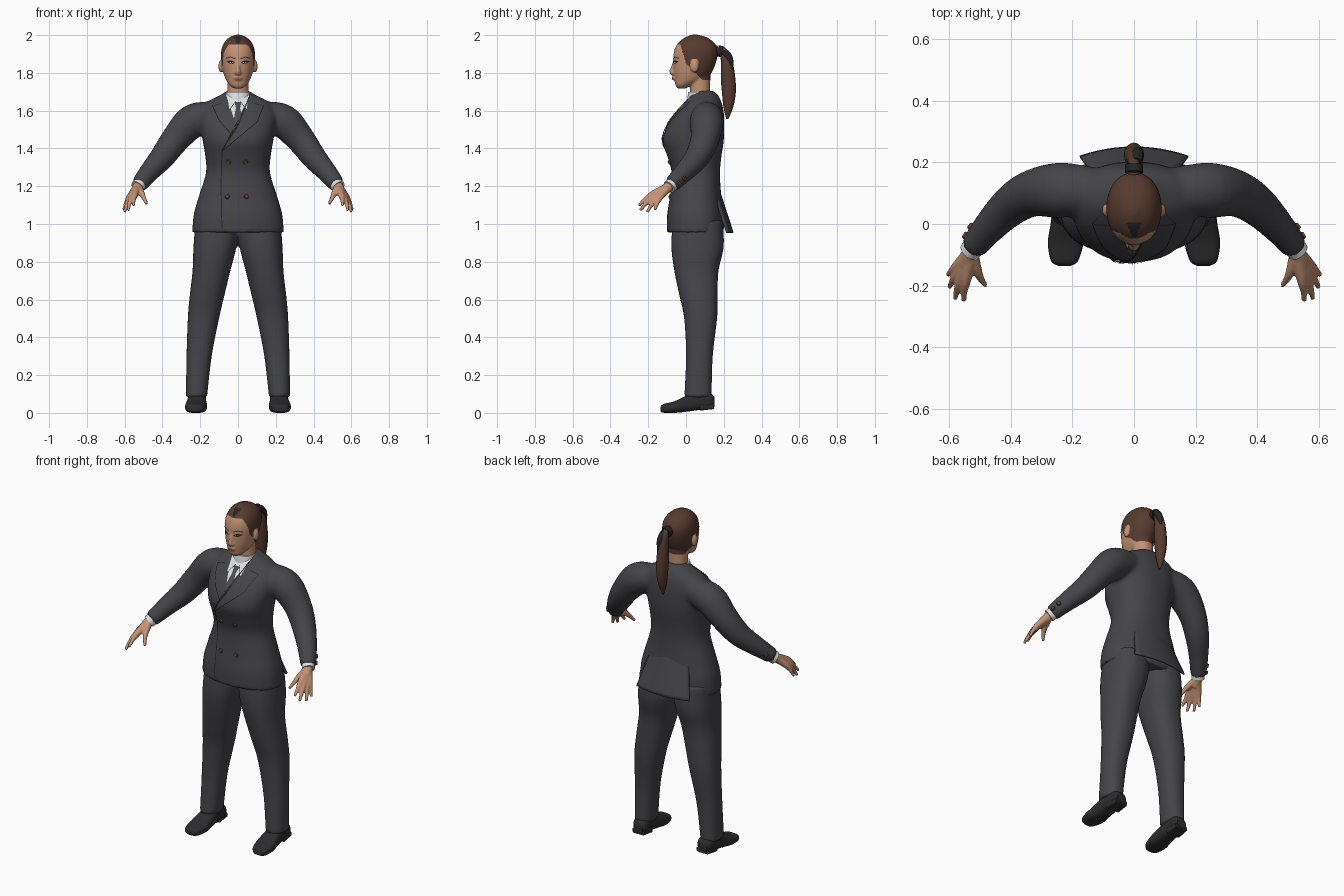
import bpy, bmesh
from math import cos, sin, pi, copysign
from mathutils import Vector, Matrix
from mathutils.bvhtree import BVHTree

cube = bpy.data.objects.get("Cube")
if cube:
    bpy.data.objects.remove(cube)


def material(name, r, g, b):
    m = bpy.data.materials.new(name)
    m.use_nodes = True
    m.diffuse_color = (r, g, b, 1)
    bsdf = next(n for n in m.node_tree.nodes if n.type == 'BSDF_PRINCIPLED')
    bsdf.inputs["Base Color"].default_value = (r, g, b, 1)
    bsdf.inputs["Roughness"].default_value = 0.7
    return m


SUIT = material("charcoal cloth", .06, .06, .068)
SEAM = material("dark seam", .018, .018, .02)
SHOE = material("black leather", .025, .025, .027)
SHIRT = material("white cotton", .75, .76, .78)
TIE = material("grey silk", .07, .07, .085)
SKIN = material("skin", .55, .29, .18)
HAIR = material("brown hair", .095, .043, .028)
LIPS = material("lips", .36, .16, .11)
BUTTON = material("brown button", .13, .055, .035)


# ---- helpers ----
def smooth(rows, k=5):
    """Catmull-Rom through rows of numbers."""
    out = []
    last = len(rows) - 1
    for i in range(last):
        a, b, c, d = rows[max(i - 1, 0)], rows[i], rows[i + 1], rows[min(i + 2, last)]
        for j in range(k):
            t = j / k
            out.append([q + t / 2 * (r - p + t * (2 * p - 5 * q + 4 * r - s + t * (3 * (q - r) + s - p)))
                        for p, q, r, s in zip(a, b, c, d)])
    return out + [list(rows[-1])]


def loft(bm, rings):
    loops = [[bm.verts.new(p) for p in ring] for ring in rings]
    n = len(loops[0])
    for a, b in zip(loops, loops[1:]):
        for i in range(n):
            j = (i + 1) % n
            bm.faces.new((a[i], a[j], b[j], b[i]))
    bm.faces.new(loops[0][::-1])
    bm.faces.new(loops[-1])


def circle(n=32):
    return [(cos(2 * pi * i / n), sin(2 * pi * i / n)) for i in range(n)]


def body(bm, rows, side=1, along_y=False, power=2.3):
    """Rows: position, centre x, half width, low edge, high edge."""
    rings = []
    for t, cx, w, lo, hi in smooth(rows):
        ring = []
        for c, s in circle():
            x = side * cx + w * copysign(abs(c) ** (2 / power), c)
            v = (lo + hi) / 2 + (hi - lo) / 2 * copysign(abs(s) ** (2 / power), s)
            ring.append((x, t, v) if along_y else (x, v, t))
        rings.append(ring)
    loft(bm, rings)


def tube(bm, path, side=1, n=16, flat=1):
    """Path rows: x, y, z, radius."""
    pts = smooth(path)
    cs = [Vector((side * p[0], p[1], p[2])) for p in pts]
    rings = []
    for i, c in enumerate(cs):
        d = (cs[min(i + 1, len(cs) - 1)] - cs[max(i - 1, 0)]).normalized()
        u = d.cross(Vector((0, 1, .05))).normalized()
        v = d.cross(u)
        r = pts[i][3]
        rings.append([c + u * (r * flat * a) + v * (r * b) for a, b in circle(n)])
    loft(bm, rings)


def ball(bm, centre, radii):
    m = Matrix.Translation(centre) @ Matrix.Diagonal((*radii, 1))
    bmesh.ops.create_uvsphere(bm, u_segments=16, v_segments=10, radius=1, matrix=m)


def make(name, bm, *mats, voxel=0, relax=3):
    bmesh.ops.recalc_face_normals(bm, faces=bm.faces)
    me = bpy.data.meshes.new(name)
    bm.to_mesh(me)
    ob = bpy.data.objects.new(name, me)
    bpy.context.collection.objects.link(ob)
    if voxel:
        # fuse overlapping volumes into one skin
        mod = ob.modifiers.new("fuse", 'REMESH')
        mod.mode = 'VOXEL'
        mod.voxel_size = voxel
        dg = bpy.context.evaluated_depsgraph_get()
        me = bpy.data.meshes.new_from_object(ob.evaluated_get(dg))
        ob.modifiers.clear()
        ob.data = me
        bm.clear()
        bm.from_mesh(me)
        for _ in range(relax):
            bmesh.ops.smooth_vert(bm, verts=bm.verts, factor=.5, use_axis_x=True, use_axis_y=True, use_axis_z=True)
        bm.to_mesh(me)
    bm.free()
    me.materials.clear()
    for m in mats:
        me.materials.append(m)
    bpy.ops.object.select_all(action='DESELECT')
    ob.select_set(True)
    bpy.context.view_layer.objects.active = ob
    bpy.ops.object.shade_smooth_by_angle(angle=.8)
    return ob


def tree(ob):
    return BVHTree.FromPolygons([v.co for v in ob.data.vertices], [p.vertices for p in ob.data.polygons])


def plate(name, outline, mat, target, lift=.004, cuts=4):
    """Thin patch given in x, z and laid on the front of the target."""
    bm = bmesh.new()
    face = bm.faces.new([bm.verts.new((x, 0, z)) for x, z in outline])
    bmesh.ops.triangulate(bm, faces=[face])
    bmesh.ops.subdivide_edges(bm, edges=bm.edges, cuts=cuts, use_grid_fill=True)
    for v in bm.verts:
        hit = target.ray_cast(Vector((v.co.x, -1, v.co.z)), Vector((0, 1, 0)))[0]
        v.co.y = (hit or target.find_nearest(v.co)[0]).y - lift
    ob = make(name, bm, mat)
    if sum(p.normal.y for p in ob.data.polygons) > 0:
        ob.data.flip_normals()


def seam(name, points, target, width=.004, mat=SEAM, lift=.009):
    for i, (a, b) in enumerate(zip(points, points[1:])):
        a, b = Vector(a), Vector(b)
        side = (b - a).orthogonal().normalized() * width / 2
        plate(f"{name}_{i + 1}", [a - side, b - side, b + side, a + side], mat, target, lift, 6)


def button(name, near, target):
    spot, normal = target.find_nearest(Vector(near))[:2]
    bm = bmesh.new()
    m = Matrix.Translation(spot + normal * .003) @ normal.to_track_quat('Z', 'Y').to_matrix().to_4x4()
    bmesh.ops.create_cone(bm, cap_ends=True, segments=16, radius1=.013, radius2=.010, depth=.009, matrix=m)
    make(name, bm, BUTTON)


# ---- jacket with sleeves ----
bm = bmesh.new()
body(bm, [(.955, 0, .243, -.102, .2), (1.05, 0, .235, -.1, .2), (1.15, 0, .207, -.085, .187),
          (1.27, 0, .17, -.076, .18), (1.36, 0, .174, -.1, .188), (1.44, 0, .187, -.124, .2),
          (1.52, 0, .2, -.1, .203), (1.59, 0, .2, -.052, .2), (1.645, 0, .165, 0, .188),
          (1.685, 0, .09, .03, .168), (1.705, 0, .062, .05, .145)])
SLEEVE = [(.13, .11, 1.575, .075), (.24, .11, 1.545, .09), (.33, .1, 1.45, .077),
          (.4, .06, 1.355, .067), (.47, -.01, 1.275, .054), (.524, -.077, 1.208, .044)]
for side in (1, -1):
    tube(bm, SLEEVE, side, 24)
jacket = make("jacket", bm, SUIT, voxel=.011, relax=4)
front = tree(jacket)

# vented back flap
bm = bmesh.new()
N = 12
grid = []
for i in range(N + 1):
    t = i / N
    half = .125 + .052 * t
    grid.append([bm.verts.new((half * s, .182 + .07 * t - .03 * s * s, 1.17 - .215 * t))
                 for s in [j / 6 - 1 for j in range(13)]])
for a, b in zip(grid, grid[1:]):
    for j in range(12):
        bm.faces.new((a[j], a[j + 1], b[j + 1], b[j]))
flap = make("jacket_back_flap", bm, SUIT)
flap.modifiers.new("thickness", 'SOLIDIFY').thickness = .01

# shirt, tie, lapels, front closure
plate("shirt_front", [(-.064, 1.685), (.064, 1.685), (-.005, 1.51)], SHIRT, front, .003, 7)
plate("tie_blade", [(-.012, 1.61), (.012, 1.61), (.022, 1.565), (-.004, 1.508), (-.022, 1.555)], TIE, front, .006)
plate("tie_knot", [(-.018, 1.645), (.018, 1.645), (.01, 1.608), (-.01, 1.608)], TIE, front, .009)
for side, tag in ((1, "left"), (-1, "right")):
    wing = [(.012, 1.65), (.06, 1.69), (.045, 1.605)]
    plate(f"{tag}_shirt_wing", [(side * x, z) for x, z in wing], SHIRT, front, .007)
    seam(f"{tag}_wing_edge", [(side * x, z) for x, z in (wing[0], wing[2])], front, .003)
left_lapel = [(.064, 1.685), (.1, 1.668), (.135, 1.625), (.1, 1.54), (-.085, 1.385), (-.06, 1.43), (-.005, 1.51)]
right_lapel = [(-.064, 1.685), (-.1, 1.668), (-.135, 1.625), (-.1, 1.55), (-.035, 1.475), (-.005, 1.51)]
plate("left_lapel", left_lapel, SUIT, front, .007)
plate("right_lapel", right_lapel, SUIT, front, .006)
seam("left_lapel_fold", [left_lapel[0], left_lapel[6], left_lapel[5], left_lapel[4]], front, .006)
seam("left_lapel_edge", left_lapel[2:5], front, .003)
seam("right_lapel_edge", right_lapel[2:5], front, .003)
for side in (1, -1):
    seam("lapel_notch", [(side * .135, 1.625), (side * .085, 1.64)], front, .003)
seam("front_closure", [(-.085, 1.385), (-.09, 1.2), (-.085, .98)], front, .005, lift=.004)
for x in (-.065, .05):
    for z in (1.305, 1.155):
        button("front_button", (x, -.15, z), front)

# shirt collar band
bm = bmesh.new()
body(bm, [(1.65, 0, .07, .005, .14), (1.7, 0, .062, .012, .132)])
make("shirt_collar", bm, SHIRT)

# ---- trousers ----
bm = bmesh.new()
for side in (1, -1):
    body(bm, [(.08, .22, .056, -.01, .136), (.3, .206, .067, 0, .142), (.5, .183, .083, -.01, .165),
              (.62, .164, .092, -.035, .168), (.75, .141, .1, -.062, .172), (.88, .122, .114, -.078, .2),
              (1.02, .11, .115, -.07, .195)], side)
make("trousers", bm, SUIT, voxel=.011)

# ---- shoes, cuffs, hands ----
WRIST = Vector((.53, -.09, 1.198))
TIPS = {"thumb": (.482, -.2, 1.105), "index": (.553, -.25, 1.098), "middle": (.582, -.243, 1.072),
        "ring": (.6, -.205, 1.063), "little": (.605, -.165, 1.075)}
for side, tag in ((1, "left"), (-1, "right")):
    bm = bmesh.new()
    body(bm, [(-.136, .226, .02, .008, .03), (-.12, .226, .044, .001, .046), (-.06, .222, .058, 0, .062),
              (0, .219, .052, .006, .09), (.06, .217, .048, .014, .11), (.125, .215, .045, .025, .105),
              (.15, .214, .03, .03, .085)], side, True, 2.8)
    body(bm, [(.075, .216, .046, .012, .045), (.148, .214, .04, .02, .05)], side, True, 5)
    make(f"{tag}_shoe", bm, SHOE)

    bm = bmesh.new()
    tube(bm, [(.505, -.055, 1.228, .035), (.533, -.089, 1.196, .036)], side)
    make(f"{tag}_shirt_cuff", bm, SHIRT)

    bm = bmesh.new()
    tube(bm, [(.51, -.062, 1.22, .027), (*WRIST, .028), (.545, -.13, 1.168, .026)], side)
    for finger, tip in TIPS.items():
        tip = Vector(tip)
        thumb = finger == "thumb"
        knuckle = WRIST.lerp(tip, .52) + Vector((.004, -.006, .01))
        joint = WRIST.lerp(tip, .78) + Vector((.004, -.004, .008))
        tube(bm, [(*WRIST, .024), (*knuckle, .016 if thumb else .018), (*joint, .0115), (*tip, .008)], side, 12)
    make(f"{tag}_hand", bm, SKIN, voxel=.005, relax=2)
    for k in (0, .025):
        button(f"{tag}_cuff_button", (side * (.56 - k), -.03 + k, 1.215 + k), front)

# ---- head and neck ----
bm = bmesh.new()
body(bm, [(1.718, 0, .022, -.045, .0), (1.735, 0, .045, -.056, .03), (1.765, 0, .064, -.062, .1),
          (1.8, 0, .077, -.066, .135), (1.85, 0, .086, -.068, .157), (1.9, 0, .09, -.066, .168),
          (1.94, 0, .083, -.054, .163), (1.97, 0, .066, -.03, .138), (1.99, 0, .042, 0, .105),
          (2.002, 0, .012, .03, .065)], power=2.1)
body(bm, [(1.64, 0, .062, .02, .135), (1.7, 0, .056, .022, .128), (1.8, 0, .058, .02, .13)], power=2)
tube(bm, [(0, -.06, 1.868, .007), (0, -.072, 1.825, .01), (0, -.076, 1.806, .013), (0, -.064, 1.793, .012)])
for side in (1, -1):
    ball(bm, (side * .09, .045, 1.835), (.014, .022, .034))
    ball(bm, (side * .012, -.066, 1.8), (.009, .012, .008))
ball(bm, (0, -.061, 1.771), (.022, .012, .012))
head = make("head", bm, SKIN, HAIR, SEAM, voxel=.0055, relax=2)
for p in head.data.polygons:
    x, y, z = p.center
    line = -.03 + (1.95 - z) * .3 if z > 1.85 else 1.85 - z
    ear = abs(x) > .088 and .015 < y < .075 and 1.79 < z < 1.872
    if z > 1.95 or (z > 1.765 and y > line and not ear):
        p.material_index = 1
    if z > 1.955 and y < .005 and abs(x) < .022 * (y + .06) / .06:
        p.material_index = 2
face = tree(head)
for side, tag in ((1, "left"), (-1, "right")):
    def spots(*pts):
        return [(side * x, z) for x, z in pts]
    plate(f"{tag}_eye_liner", spots((.015, 1.853), (.03, 1.866), (.048, 1.865), (.062, 1.86), (.045, 1.85), (.028, 1.848)), SEAM, face, .002)
    plate(f"{tag}_eye_white", spots((.023, 1.854), (.034, 1.858), (.046, 1.856), (.034, 1.851)), SHIRT, face, .003)
    plate(f"{tag}_iris", spots((.031, 1.858), (.038, 1.858), (.038, 1.851), (.031, 1.851)), SEAM, face, .004)
    seam(f"{tag}_brow", spots((.014, 1.875), (.04, 1.884), (.063, 1.877)), face, .006, HAIR, .002)
plate("lips", [(-.025, 1.771), (-.008, 1.778), (.008, 1.778), (.025, 1.771), (.01, 1.763), (-.01, 1.763)], LIPS, face, .002)

# ---- ponytail and tie band ----
bm = bmesh.new()
tube(bm, [(0, .14, 1.915, .03), (0, .19, 1.918, .022), (0, .215, 1.86, .03), (0, .222, 1.78, .038),
          (0, .227, 1.7, .037), (0, .224, 1.62, .026), (0, .218, 1.555, .005)], flat=.85)
make("ponytail", bm, HAIR)
bm = bmesh.new()
tube(bm, [(0, .167, 1.918, .029), (0, .192, 1.912, .03)])
tube(bm, [(.008, .2, 1.915, .02), (.012, .23, 1.88, .018), (.014, .246, 1.82, .006)])
make("hair_band", bm, SEAM)
